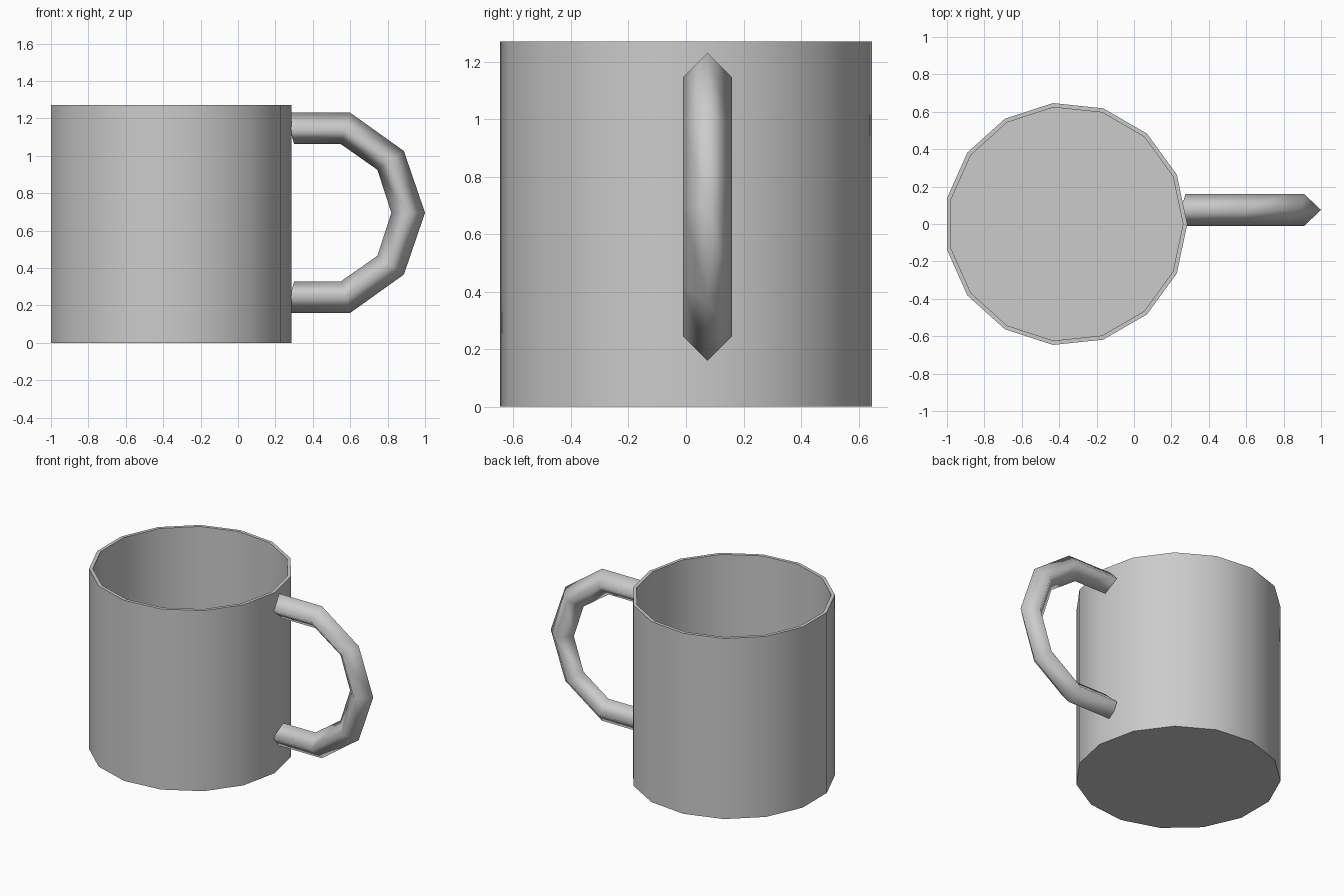
import bpy, bmesh, math

if "Cube" in bpy.data.objects:
    bpy.data.objects.remove(bpy.data.objects["Cube"])

def make_object(name, bm):
    bmesh.ops.recalc_face_normals(bm, faces=bm.faces)
    me = bpy.data.meshes.new(name)
    bm.to_mesh(me)
    bm.free()
    ob = bpy.data.objects.new(name, me)
    bpy.context.collection.objects.link(ob)
    return ob

def bridge(bm, a, b):
    n = len(a)
    for i in range(n):
        bm.faces.new((a[i], a[(i + 1) % n], b[(i + 1) % n], b[i]))

# Cup: 15-sided lathe with thin wall and inner floor
SIDES, CX, H, R, WALL = 15, -0.365, 1.27, 0.65, 0.023
bm = bmesh.new()
rings = []
for r, z in [(R, 0), (R, H), (R - WALL, H), (R - WALL, WALL)]:
    rings.append([bm.verts.new((CX + r * math.cos(2 * math.pi * i / SIDES),
                                r * math.sin(2 * math.pi * i / SIDES), z))
                  for i in range(SIDES)])
for a, b in zip(rings, rings[1:]):
    bridge(bm, a, b)
bm.faces.new(rings[0])
bm.faces.new(rings[-1])
cup = make_object("cup_body", bm)
bpy.context.view_layer.objects.active = cup
cup.select_set(True)
bpy.ops.object.shade_smooth_by_angle(angle=math.radians(30))

# Handle: diamond section swept along a C, mirrored about its mid height
MID, Y, HALF = 0.695, 0.075, 0.085
# outer x, outer height, inner x, inner height (relative to mid height)
upper = [(0.25, 0.535, 0.30, 0.367), (0.60, 0.535, 0.55, 0.367),
         (0.887, 0.33, 0.745, 0.23)]
lower = [(ox, -oz, ix, -iz) for ox, oz, ix, iz in reversed(upper)]
bm = bmesh.new()
rings = []
for ox, oz, ix, iz in upper + [(1.0, 0, 0.82, 0)] + lower:
    mx, mz = (ox + ix) / 2, (oz + iz) / 2
    pts = [(ox, Y, oz), (mx, Y + HALF, mz), (ix, Y, iz), (mx, Y - HALF, mz)]
    rings.append([bm.verts.new((x, y, z + MID)) for x, y, z in pts])
for a, b in zip(rings, rings[1:]):
    bridge(bm, a, b)
for f in bm.faces:
    f.smooth = True
# flat end caps
for ring in (rings[0], rings[-1]):
    cap = bm.faces.new(ring)
    for e in cap.edges:
        e.smooth = False
make_object("handle", bm)
